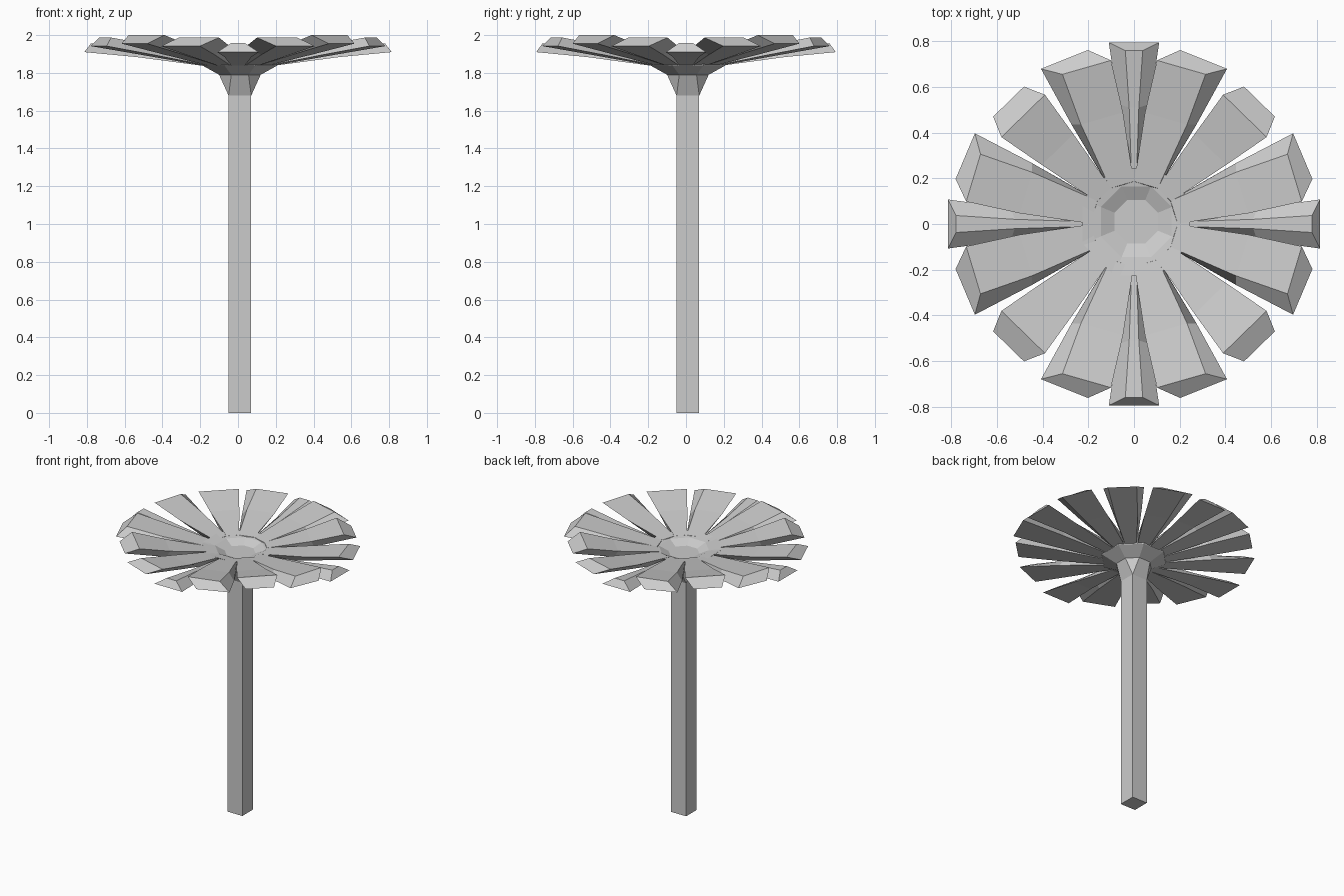
import bpy, bmesh
from math import radians, cos, sin, pi

if "Cube" in bpy.data.objects:
    bpy.data.objects.remove(bpy.data.objects["Cube"])

OFF = 0.01   # stem and hub sit slightly off the bloom centre


def finish(name, bm):
    bmesh.ops.recalc_face_normals(bm, faces=bm.faces[:])
    me = bpy.data.meshes.new(name)
    bm.to_mesh(me)
    bm.free()
    ob = bpy.data.objects.new(name, me)
    bpy.context.collection.objects.link(ob)
    return ob


def loft(name, rings):
    """Skin a list of equal-length point rings and cap both ends."""
    bm = bmesh.new()
    rows = [[bm.verts.new(p) for p in ring] for ring in rings]
    n = len(rows[0])
    for a, b in zip(rows, rows[1:]):
        for i in range(n):
            j = (i + 1) % n
            bm.faces.new((a[i], a[j], b[j], b[i]))
    bm.faces.new(rows[0])
    bm.faces.new(rows[-1])
    return finish(name, bm)


def octagon(r, z):
    c = r / cos(pi / 8)
    return [(OFF + c * cos(pi / 8 + i * pi / 4), OFF + c * sin(pi / 8 + i * pi / 4), z)
            for i in range(8)]


# Square stem
h = 0.06
loft("stem", [[(OFF + x, OFF + y, z) for x, y in ((h, h), (-h, h), (-h, -h), (h, -h))]
              for z in (0, 1.68)])

# Calyx: square bottom blending into an octagon
bm = bmesh.new()
for p in [(OFF + x, OFF + y, 1.68) for x in (-h, h) for y in (-h, h)] + octagon(0.11, 1.79):
    bm.verts.new(p)
bmesh.ops.convex_hull(bm, input=bm.verts[:])
finish("calyx", bm)

# Hub with a sunken octagonal eye
loft("hub", [octagon(r, z) for r, z in
             ((0.10, 1.79), (0.11, 1.79), (0.20, 1.84), (0.235, 1.908),
              (0.155, 1.895), (0.095, 1.865))])


def petal(name, top, bottom, turn, flip):
    """Stations are (radius, z, start angle, end angle), root to tip."""
    def pt(r, z, a):
        a = radians(turn + (-a if flip else a))
        return (r * cos(a) * 1.005, r * sin(a) * 0.98, z)
    rings = []
    for (rt, zt, t0, t1), (rb, zb, b0, b1) in zip(top, bottom):
        rings.append([pt(rt, zt, t0), pt(rt, zt, t1), pt(rb, zb, b1), pt(rb, zb, b0)])
    loft(name, rings)


# Three petal types: straight, sheared side and raised diagonal
straight = ([(0.19, 1.89, -3, 3), (0.52, 1.925, -2.3, 2.3), (0.775, 1.957, -2.8, 2.8)],
            [(0.17, 1.835, -11, 11), (0.54, 1.884, -7.5, 7.5), (0.817, 1.91, -7.7, 7.7)])
side = ([(0.19, 1.9, 0.5, 33), (0.50, 1.945, 5.5, 27.5), (0.737, 1.987, 7.8, 25)],
        [(0.17, 1.835, 11, 34), (0.52, 1.895, 13.5, 31.5), (0.802, 1.942, 14.5, 30.3)])
diagonal = ([(0.19, 1.9, 32, 58), (0.48, 1.95, 33.3, 56.7), (0.695, 2.0, 33.9, 56.1)],
            [(0.17, 1.835, 34, 56), (0.50, 1.9, 36.5, 53.5), (0.778, 1.955, 38, 52)])
for k in range(4):
    petal(f"straight_petal_{k}", *straight, 90 * k, False)
    petal(f"diagonal_petal_{k}", *diagonal, 90 * k, False)
    for flip in (False, True):
        petal(f"side_petal_{k}_{int(flip)}", *side, 90 * k, flip)
